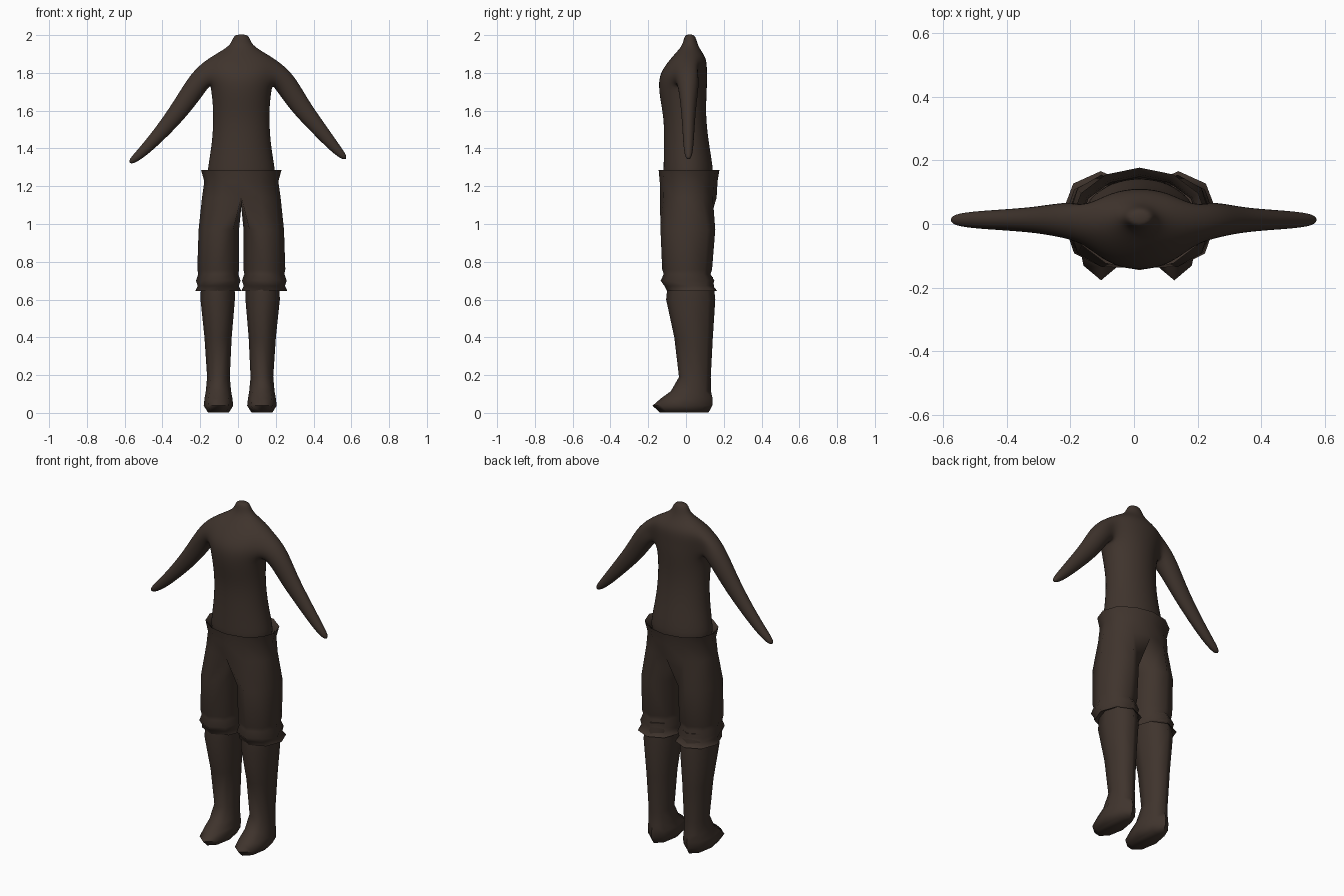
import bpy, bmesh, math
from mathutils import Vector

if "Cube" in bpy.data.objects:
    bpy.data.objects.remove(bpy.data.objects["Cube"])

CX = 0.0175  # centre line of the body

mat = bpy.data.materials.new("dark_brown")
mat.diffuse_color = (0.05, 0.034, 0.026, 1)
mat.use_nodes = True
mat.node_tree.nodes["Principled BSDF"].inputs["Base Color"].default_value = mat.diffuse_color


def finish(bm, name, subsurf=0, angle=60):
    bmesh.ops.recalc_face_normals(bm, faces=bm.faces)
    me = bpy.data.meshes.new(name)
    bm.to_mesh(me)
    bm.free()
    me.materials.append(mat)
    ob = bpy.data.objects.new(name, me)
    bpy.context.collection.objects.link(ob)
    bpy.ops.object.select_all(action='DESELECT')
    ob.select_set(True)
    bpy.context.view_layer.objects.active = ob
    bpy.ops.object.shade_smooth_by_angle(angle=math.radians(angle))
    if subsurf:
        mod = ob.modifiers.new("smooth", 'SUBSURF')
        mod.levels = mod.render_levels = subsurf
    return ob


def ring(bm, n, z, cx, cy, rx, ry, start=0.0, side=1):
    """Horizontal elliptical ring, mirrored to the left for side -1."""
    vs = []
    for i in range(n):
        a = start + 2 * math.pi * i / n
        vs.append(bm.verts.new((CX + side * (cx + rx * math.cos(a)), cy + ry * math.sin(a), z)))
    return vs


def bridge(bm, a, b, skip=()):
    n = len(a)
    for i in range(n):
        if i not in skip:
            bm.faces.new((a[i], a[(i + 1) % n], b[(i + 1) % n], b[i]))


# Shirt: torso rings (z, cy, rx, ry) with arm holes in the sides
TORSO = [(1.20, .012, .192, .138), (1.29, .013, .187, .138), (1.42, .003, .162, .124),
         (1.55, -.005, .154, .116), (1.65, -.014, .158, .126), (1.73, -.017, .170, .134),
         (1.80, -.014, .190, .130), (1.872, .013, .190, .102), (1.915, .018, .112, .066),
         (1.948, .022, .060, .042), (1.985, .021, .046, .033), (2.004, .020, .030, .021)]
# Sleeves (x, z, in-plane radius, depth radius)
ARMS = {1: [(.240, 1.765, .068, .066), (.320, 1.635, .060, .046), (.415, 1.520, .046, .036),
            (.515, 1.400, .032, .029), (.574, 1.342, .015, .016)],
        -1: [(-.198, 1.770, .066, .066), (-.295, 1.620, .058, .046), (-.410, 1.480, .042, .036),
             (-.515, 1.370, .030, .029), (-.577, 1.322, .015, .016)]}
bm = bmesh.new()
rows = [ring(bm, 12, z, 0, cy, rx, ry) for z, cy, rx, ry in TORSO]
for k in range(len(rows) - 1):
    bridge(bm, rows[k], rows[k + 1], skip=(11, 0, 5, 6) if k in (5, 6) else ())
bm.faces.new(rows[-1])
bm.faces.new(rows[0])
for side, path in ARMS.items():
    f, m, b = (11, 0, 1) if side == 1 else (7, 6, 5)
    lo, mid, hi = rows[5:8]
    prev = [lo[f], lo[m], lo[b], mid[b], hi[b], hi[m], hi[f], mid[f]]
    for j, (x, z, ru, rv) in enumerate(path):
        p, q = path[max(j - 1, 0)], path[min(j + 1, len(path) - 1)]
        d = Vector((q[0] - p[0], 0, q[1] - p[1])).normalized()
        up = Vector((-d.z, 0, d.x)) * side
        cur = []
        for n in range(8):
            a = math.radians(-135 + 45 * n)
            cur.append(bm.verts.new(Vector((x, .013, z)) + up * ru * math.sin(a)
                                    + Vector((0, rv * math.cos(a), 0))))
        # first sample follows the hole order: front-bottom, bottom, back-bottom ...
        bridge(bm, prev, cur)
        prev = cur
    bm.faces.new(prev)
finish(bm, "shirt", subsurf=2, angle=180)

# Breeches: flared waist rings, then split into two legs with gathered cuffs
WAIST = [(1.23, .013, .185, .135), (1.265, .015, .190, .140), (1.287, .016, .213, .161),
         (1.225, .014, .196, .153), (1.14, .012, .208, .150)]
CUFFED_LEG = [(.97, .119, .010, .107, .145), (.76, .122, .006, .111, .132),
              (.735, .122, .006, .106, .124), (.70, .122, .008, .118, .142),
              (.672, .122, .014, .109, .128), (.645, .122, .033, .122, .133),
              (.665, .118, .027, .088, .115)]
bm = bmesh.new()
rows = [ring(bm, 12, z, 0, cy, rx, ry) for z, cy, rx, ry in WAIST]
for a, b in zip(rows, rows[1:]):
    bridge(bm, a, b)
crotch = bm.verts.new((CX, .012, 1.09))
for side, idx in ((1, (9, 10, 11, 0, 1, 2, 3)), (-1, (9, 8, 7, 6, 5, 4, 3))):
    prev = [rows[-1][i] for i in idx] + [crotch]
    for z, cx, cy, rx, ry in CUFFED_LEG:
        cur = ring(bm, 8, z, cx, cy, rx, ry, math.radians(-135), side)
        bridge(bm, prev, cur)
        prev = cur
finish(bm, "breeches", angle=75)

# Boots: tapered shafts running into pointed feet
BOOT = [(.72, .112, .025, .088, .118), (.60, .113, .025, .091, .130), (.40, .111, .040, .072, .102),
        (.19, .109, .047, .060, .084), (.115, .109, .026, .067, .106), (.075, .109, .003, .074, .138),
        (.038, .109, -.019, .078, .158), (.003, .109, -.010, .056, .130)]
for side, name in ((1, "right_boot"), (-1, "left_boot")):
    bm = bmesh.new()
    rows = [ring(bm, 8, z, cx if side == 1 else cx + .012, cy, rx, ry, math.radians(-90), side)
            for z, cx, cy, rx, ry in BOOT]
    for a, b in zip(rows, rows[1:]):
        bridge(bm, a, b)
    bm.faces.new(rows[0])
    bm.faces.new(rows[-1])
    finish(bm, name, angle=70)
